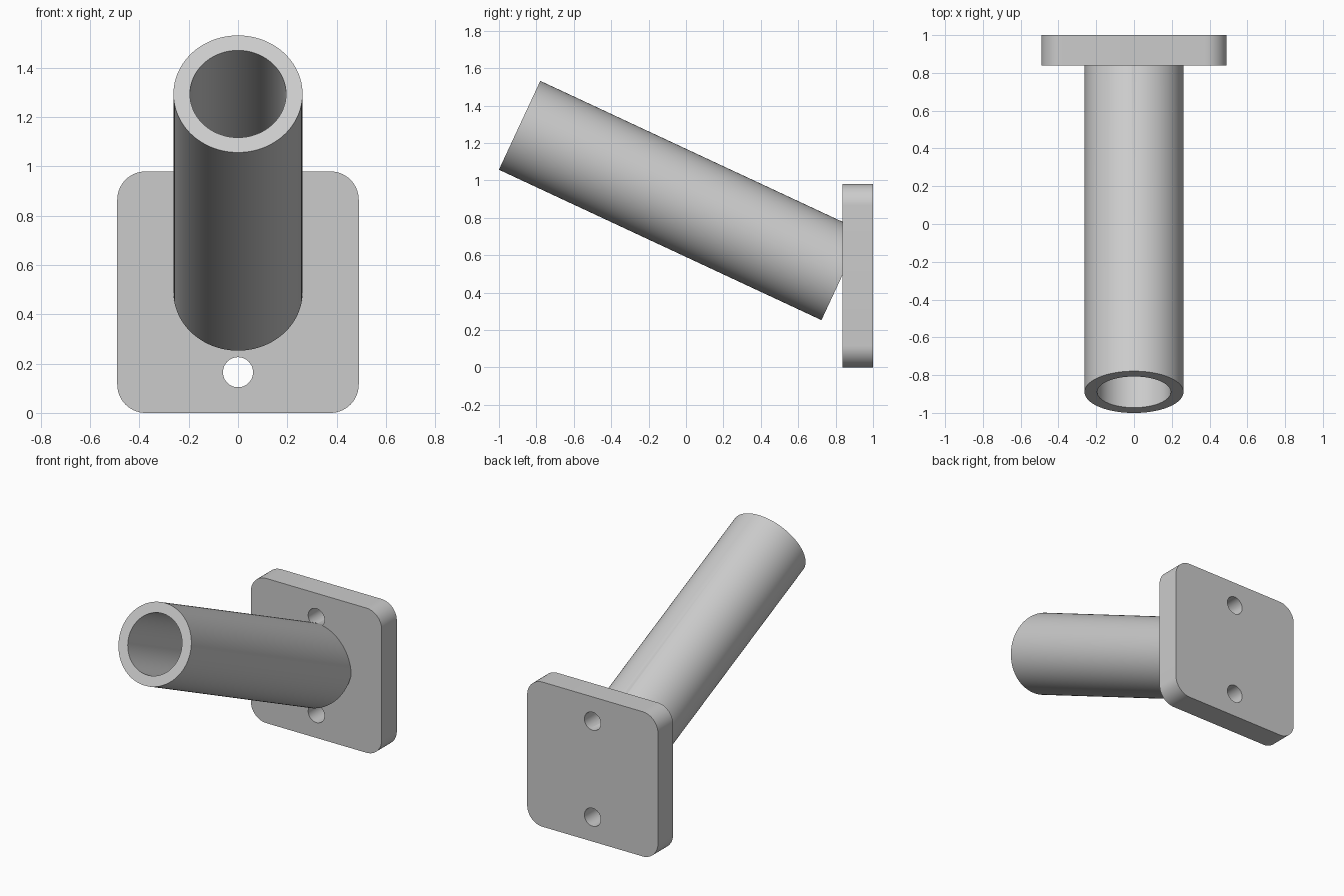
import bpy, bmesh, math
from mathutils import Vector, Matrix

if "Cube" in bpy.data.objects:
    bpy.data.objects.remove(bpy.data.objects["Cube"])

PLATE = 0.98                      # square plate side
FRONT, BACK = 0.838, 1.0          # plate faces in y
TILT = math.radians(25)
AXIS = Vector((0, -math.cos(TILT), math.sin(TILT)))
FOOT = Vector((0, 0.835, 0.49))   # tube axis meets the plate here
LENGTH, OUTER, INNER = 1.903, 0.262, 0.195


def make_object(name, bm):
    bmesh.ops.recalc_face_normals(bm, faces=bm.faces)
    mesh = bpy.data.meshes.new(name)
    bm.to_mesh(mesh)
    bm.free()
    obj = bpy.data.objects.new(name, mesh)
    bpy.context.collection.objects.link(obj)
    return obj


def rod(name, a, b, radius, sides):
    """Solid cylinder from a to b."""
    d = b - a
    bm = bmesh.new()
    rot = d.to_track_quat('Z', 'Y').to_matrix().to_4x4()
    bmesh.ops.create_cone(bm, cap_ends=True, segments=sides, radius1=radius,
                          radius2=radius, depth=d.length,
                          matrix=Matrix.Translation((a + b) / 2) @ rot)
    return make_object(name, bm)


def combine(target, other, operation):
    """Apply a boolean and discard the helper."""
    mod = target.modifiers.new(operation, 'BOOLEAN')
    mod.operation = operation
    mod.solver = 'EXACT'
    mod.object = other
    bpy.context.view_layer.objects.active = target
    bpy.ops.object.modifier_apply(modifier=mod.name)
    bpy.data.objects.remove(other, do_unlink=True)


# Wall plate with rounded corners
bm = bmesh.new()
bmesh.ops.create_cube(bm, size=1, matrix=Matrix.Translation((0, (FRONT + BACK) / 2, PLATE / 2))
                      @ Matrix.Diagonal((PLATE, BACK - FRONT, PLATE, 1)))
corners = [e for e in bm.edges if abs(e.verts[0].co.y - e.verts[1].co.y) > 0.01]
bmesh.ops.bevel(bm, geom=corners, offset=0.115, segments=14, profile=0.5, affect='EDGES')
holder = make_object("angled_pole_holder", bm)

# Screw holes
for z in (0.165, PLATE - 0.165):
    hole = rod("screw_hole", Vector((0, FRONT - 0.1, z)), Vector((0, BACK + 0.1, z)), 0.061, 48)
    combine(holder, hole, 'DIFFERENCE')

# Tilted tube, square cut at both ends
tube = rod("tube", FOOT, FOOT + AXIS * LENGTH, OUTER, 96)
bore = rod("bore", FOOT - AXIS * 0.2, FOOT + AXIS * (LENGTH + 0.2), INNER, 96)
combine(tube, bore, 'DIFFERENCE')
combine(holder, tube, 'UNION')

# Smooth round walls, crisp edges
bpy.ops.object.select_all(action='DESELECT')
holder.select_set(True)
bpy.context.view_layer.objects.active = holder
bpy.ops.object.shade_smooth_by_angle(angle=math.radians(30))
